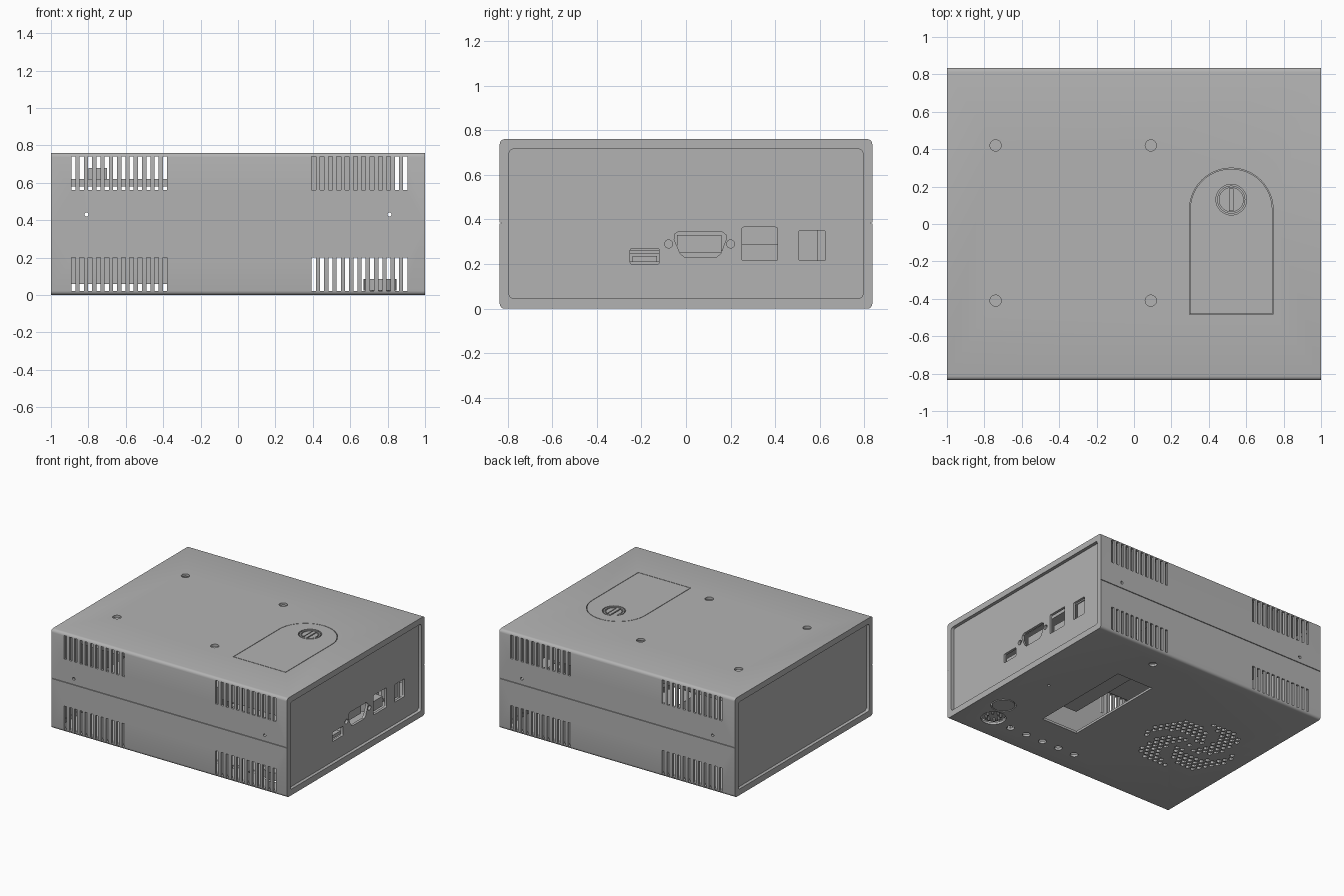
import bpy, bmesh, math
from mathutils import Matrix

if "Cube" in bpy.data.objects:
    bpy.data.objects.remove(bpy.data.objects["Cube"])

grey = bpy.data.materials.new("enclosure grey")
grey.diffuse_color = (0.45, 0.45, 0.45, 1)
grey.use_nodes = True
grey.node_tree.nodes["Principled BSDF"].inputs["Base Color"].default_value = grey.diffuse_color


def finish(bm, name, mat=grey):
    bmesh.ops.recalc_face_normals(bm, faces=bm.faces)
    me = bpy.data.meshes.new(name)
    bm.to_mesh(me)
    bm.free()
    ob = bpy.data.objects.new(name, me)
    bpy.context.collection.objects.link(ob)
    me.materials.append(mat)
    return ob


def add_box(bm, x0, x1, y0, y1, z0, z1, r=0, axis=0):
    """Box from its limits, optionally rounded on the edges along one axis."""
    m = Matrix.Translation(((x0+x1)/2, (y0+y1)/2, (z0+z1)/2)) @ Matrix.Diagonal((x1-x0, y1-y0, z1-z0, 1))
    vs = bmesh.ops.create_cube(bm, size=1, matrix=m)["verts"]
    if r:
        es = {e for v in vs for e in v.link_edges
              if abs((e.verts[0].co - e.verts[1].co).normalized()[axis]) > 0.9}
        bmesh.ops.bevel(bm, geom=list(es), offset=r, segments=4, profile=0.5, affect='EDGES')


def add_cyl(bm, x, y, z, r, depth, axis=2, n=24):
    rot = {0: Matrix.Rotation(math.pi/2, 4, 'Y'), 1: Matrix.Rotation(math.pi/2, 4, 'X'), 2: Matrix()}[axis]
    bmesh.ops.create_cone(bm, cap_ends=True, segments=n, radius1=r, radius2=r, depth=depth,
                          matrix=Matrix.Translation((x, y, z)) @ rot)


def add_prism(bm, pts, vec):
    f = bm.faces.new([bm.verts.new(p) for p in pts])
    ret = bmesh.ops.extrude_face_region(bm, geom=[f])
    bmesh.ops.translate(bm, verts=[v for v in ret["geom"] if isinstance(v, bmesh.types.BMVert)], vec=vec)


def box(name, *lim, **kw):
    bm = bmesh.new()
    add_box(bm, *lim, **kw)
    return finish(bm, name)


def cut(ob, bm):
    """Subtract a cutter mesh and discard it."""
    c = finish(bm, "cutter")
    mod = ob.modifiers.new("cut", 'BOOLEAN')
    mod.operation, mod.solver, mod.object = 'DIFFERENCE', 'EXACT', c
    bpy.context.view_layer.objects.active = ob
    bpy.ops.object.modifier_apply(modifier=mod.name)
    bpy.data.objects.remove(c)


def arch(z, grow=0):
    """Outline of the battery door: straight sides and a round end."""
    r = 0.22 + grow
    pts = [(0.52 - r, -0.48 - grow, z), (0.52 + r, -0.48 - grow, z)]
    return pts + [(0.52 + r*math.cos(a*math.pi/24), 0.075 + r*math.sin(a*math.pi/24), z) for a in range(25)]


Y, H, T = 0.835, 0.76, 0.018

# Outer case: a rounded tube with a narrower lip at each end
case = box("case", -1, 1, -Y, Y, 0, H, r=0.022)
bm = bmesh.new()
add_box(bm, -0.95, 0.95, -Y+T, Y-T, T, H-T)
cut(case, bm)
bm = bmesh.new()
add_box(bm, -1.1, 1.1, -Y+0.042, Y-0.042, 0.047, H-0.045, r=0.018)
cut(case, bm)

# Vent slots, in four groups through the front and back walls
bm = bmesh.new()
for x0 in (-0.88, 0.405):
    for i in range(12):
        x = x0 + i*0.0445
        for z0, z1 in ((0.02, 0.2), (0.56, 0.74)):
            add_box(bm, x-0.011, x+0.011, -1, 1, z0, z1)
# Side screw holes
for x in (-0.81, 0.81):
    add_cyl(bm, x, 0, 0.43, 0.011, 2, axis=1, n=16)
cut(case, bm)

# Seam between the two halves
bm = bmesh.new()
for s in (-1, 1):
    add_box(bm, -1.1, 1.1, min(s*0.828, s*0.9), max(s*0.828, s*0.9), 0.382, 0.387)
cut(case, bm)

# Top: mounting holes and battery door opening
bm = bmesh.new()
for x in (-0.74, 0.09):
    for y in (-0.41, 0.42):
        add_cyl(bm, x, y, H, 0.03, 0.1)
add_prism(bm, arch(0.7, 0.004), (0, 0, 0.1))
cut(case, bm)

# Underside: display window, button, knob and sensor holes
bm = bmesh.new()
add_box(bm, 0.18, 0.49, -0.41, 0.41, -0.05, 0.03)
for x, y, r in [(0.82, -0.44, 0.088), (0.76, -0.62, 0.088), (0.39, 0.67, 0.028), (0.756, -0.025, 0.01)]:
    add_cyl(bm, x, y, 0, r, 0.1)
for i in range(5):
    add_cyl(bm, 0.58 - i*0.145, -0.65, 0, 0.028, 0.1)
# Fan grille: hexagonal holes kept only inside spiral arms
p = 0.046
for j in range(-10, 11):
    for i in range(-10, 11):
        x, y = (i + 0.5*(j % 2))*p, j*p*0.866
        r = math.hypot(x, y)
        arm = ((math.atan2(y, x) + r*5.5) / math.tau * 4) % 1
        if r < 0.035 or (0.06 < r < 0.35 and arm < 0.68):
            add_cyl(bm, -0.53 + x, -0.03 + y, 0, 0.0185, 0.1, n=6)
cut(case, bm)

# Battery door with its quarter-turn lock
bm = bmesh.new()
add_prism(bm, arch(H-T), (0, 0, T))
door = finish(bm, "battery_door")
bm = bmesh.new()
add_cyl(bm, 0.52, 0.13, H, 0.082, 0.1, n=40)
cut(door, bm)
bm = bmesh.new()
add_cyl(bm, 0.52, 0.13, H-0.012, 0.075, 0.022, n=40)
lock = finish(bm, "door_lock")
bm = bmesh.new()
add_cyl(bm, 0.52, 0.13, H, 0.064, 0.024, n=40)
cut(lock, bm)
box("lock_grip", 0.507, 0.533, 0.07, 0.19, H-0.02, H-0.002)
for s in (-1, 1):
    bm = bmesh.new()
    pts = [(0.52 + s*(0.02 + 0.036*math.sin(a*math.pi/12)), 0.13 - 0.05*math.cos(a*math.pi/12), H-0.02)
           for a in range(13)]
    add_prism(bm, pts, (0, 0, 0.016))
    finish(bm, "lock_cheek")

# End panels
box("left_panel", -0.975, -0.955, -0.8, 0.8, 0.04, 0.72)
panel = box("right_panel", 0.955, 0.975, -0.8, 0.8, 0.04, 0.72)
bm = bmesh.new()
for y0, y1, z0, z1 in ((-0.25, -0.12, 0.2, 0.27), (0.25, 0.41, 0.215, 0.365), (0.505, 0.625, 0.215, 0.35)):
    add_box(bm, 0.9, 1.1, y0, y1, z0, z1, r=0.008)
for y in (-0.078, 0.2):
    add_cyl(bm, 0.97, y, 0.29, 0.018, 0.1, axis=0)
dsub = [(-0.05, 0.335), (-0.035, 0.345), (0.16, 0.345), (0.18, 0.33), (0.18, 0.31),
        (0.155, 0.245), (0.135, 0.23), (-0.005, 0.23), (-0.025, 0.245), (-0.053, 0.31)]
add_prism(bm, [(0.9, y, z) for y, z in dsub], (0.2, 0, 0))
cut(panel, bm)

# Sockets behind the port openings
box("usb_socket", 0.88, 0.96, -0.24, -0.13, 0.21, 0.235)
box("serial_socket", 0.9, 0.93, -0.04, 0.16, 0.25, 0.33)
box("network_socket", 0.86, 0.94, 0.25, 0.41, 0.215, 0.29)
box("power_socket", 0.86, 0.94, 0.505, 0.59, 0.215, 0.35)

# Interior: battery tray, circuit board, fan housing and display
box("battery_tray", 0.25, 0.835, -0.56, 0.5, 0.45, H-T)
box("circuit_board", -0.93, 0.15, -0.6, 0.6, 0.58, 0.62)
box("board_component", -0.8, -0.7, -0.2, 0.1, 0.62, 0.68)
box("fan_housing", -0.93, -0.12, -0.4, 0.36, 0.06, 0.26)
box("display", 0.14, 0.53, -0.46, 0.46, 0.21, 0.25)

# Rotary knob on the underside
bm = bmesh.new()
add_cyl(bm, 0.82, -0.44, 0.01, 0.08, 0.02, n=32)
finish(bm, "knob")
# Round socket with pins
bm = bmesh.new()
add_cyl(bm, 0.76, -0.62, 0.055, 0.088, 0.06, n=32)
for i in range(8):
    a = i*math.tau/8
    add_cyl(bm, 0.76 + 0.05*math.cos(a), -0.62 + 0.05*math.sin(a), 0.02, 0.009, 0.035, n=8)
finish(bm, "round_socket")

for ob in bpy.data.objects:
    ob.select_set(True)
bpy.context.view_layer.objects.active = case
bpy.ops.object.shade_smooth_by_angle(angle=math.radians(30))
